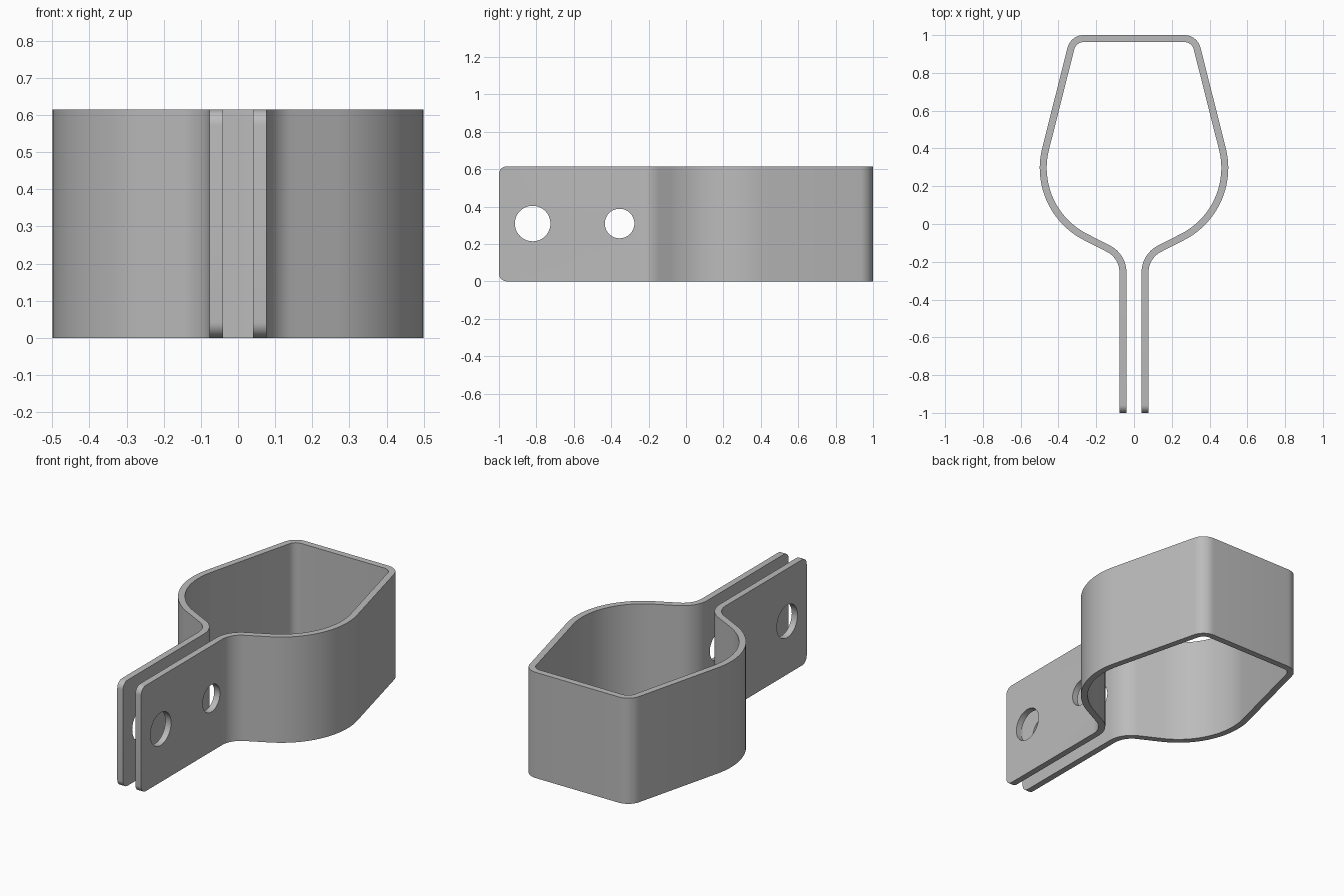
import bpy, bmesh, math
from mathutils import Vector

cube = bpy.data.objects.get("Cube")
if cube:
    bpy.data.objects.remove(cube, do_unlink=True)

HEIGHT = 0.615
HALF_THICK = 0.0185

steel = bpy.data.materials.new("plain grey steel")
steel.use_nodes = True
colour = (0.5, 0.5, 0.5, 1)
steel.diffuse_color = colour
steel.node_tree.nodes["Principled BSDF"].inputs["Base Color"].default_value = colour


def side_normal(d):
    return Vector((d.y, -d.x))


def fillet(before, corner, after, radius, steps):
    """Points and normals of a tangent arc that rounds a path corner."""
    d0, d1 = (corner - before).normalized(), (after - corner).normalized()
    turn = d0.angle_signed(d1)  # clockwise positive
    sign = 1 if turn > 0 else -1
    start = corner - d0 * radius * math.tan(abs(turn) / 2)
    centre = start + side_normal(d0) * radius * sign
    result = []
    for i in range(steps + 1):
        a = -turn * i / steps
        d = Vector((d0.x * math.cos(a) - d0.y * math.sin(a),
                    d0.x * math.sin(a) + d0.y * math.cos(a)))
        result.append((centre - side_normal(d) * radius * sign, side_normal(d)))
    return result


# Centreline of the strap's left half: tab, neck bend, belly, back corner
corners = [Vector(p) for p in
           ((0.0585, -1), (0.0585, -0.17), (0.548, 0.08), (0.321, 0.9815), (0, 0.9815))]
half = [(corners[0], Vector((1, 0)))]
for i, (radius, steps) in enumerate(((0.14, 12), (0.41, 24), (0.07, 10)), 1):
    half += fillet(corners[i - 1], corners[i], corners[i + 1], radius, steps)
flip = [(Vector((-p.x, p.y)), Vector((-n.x, n.y))) for p, n in reversed(half)]
path = half + flip

# Bent strap, swept as a rectangular section along the path
bm = bmesh.new()
sections = []
for p, n in path:
    inner, outer = p - n * HALF_THICK, p + n * HALF_THICK
    sections.append([bm.verts.new((q.x, q.y, z)) for q, z in
                     ((inner, 0), (outer, 0), (outer, HEIGHT), (inner, HEIGHT))])
for a, b in zip(sections, sections[1:]):
    for k in range(4):
        m = (k + 1) % 4
        bm.faces.new((a[k], a[m], b[m], b[k]))
bm.faces.new(sections[0])
bm.faces.new(sections[-1])

# Rounded tab corners
ends = [e for e in bm.edges
        if all(v.co.y < -0.99 for v in e.verts)
        and abs(e.verts[0].co.z - e.verts[1].co.z) < 0.01]
bmesh.ops.bevel(bm, geom=ends, offset=0.042, segments=8, profile=0.5, affect='EDGES')
bmesh.ops.recalc_face_normals(bm, faces=bm.faces)
mesh = bpy.data.meshes.new("clamp_strap")
bm.to_mesh(mesh)
bm.free()
mesh.materials.append(steel)
strap = bpy.data.objects.new("clamp_strap", mesh)
bpy.context.collection.objects.link(strap)

# Bolt holes through both tabs
cutters = []
for name, y, radius in (("front_hole", -0.82, 0.095), ("rear_hole", -0.355, 0.079)):
    bpy.ops.mesh.primitive_cylinder_add(vertices=48, radius=radius, depth=0.5,
                                        location=(0, y, 0.309),
                                        rotation=(0, math.pi / 2, 0))
    cutter = bpy.context.object
    cutter.name = name + "_cutter"
    cutter.hide_render = True
    cutter.data.materials.append(steel)
    cutters.append(cutter)
    cut = strap.modifiers.new(name, 'BOOLEAN')
    cut.operation = 'DIFFERENCE'
    cut.solver = 'EXACT'
    cut.object = cutter

bpy.ops.object.select_all(action='DESELECT')
strap.select_set(True)
bpy.context.view_layer.objects.active = strap
for name in [m.name for m in strap.modifiers]:
    bpy.ops.object.modifier_apply(modifier=name)
for cutter in cutters:
    bpy.data.objects.remove(cutter, do_unlink=True)
bpy.ops.object.shade_smooth_by_angle(angle=math.radians(30))
